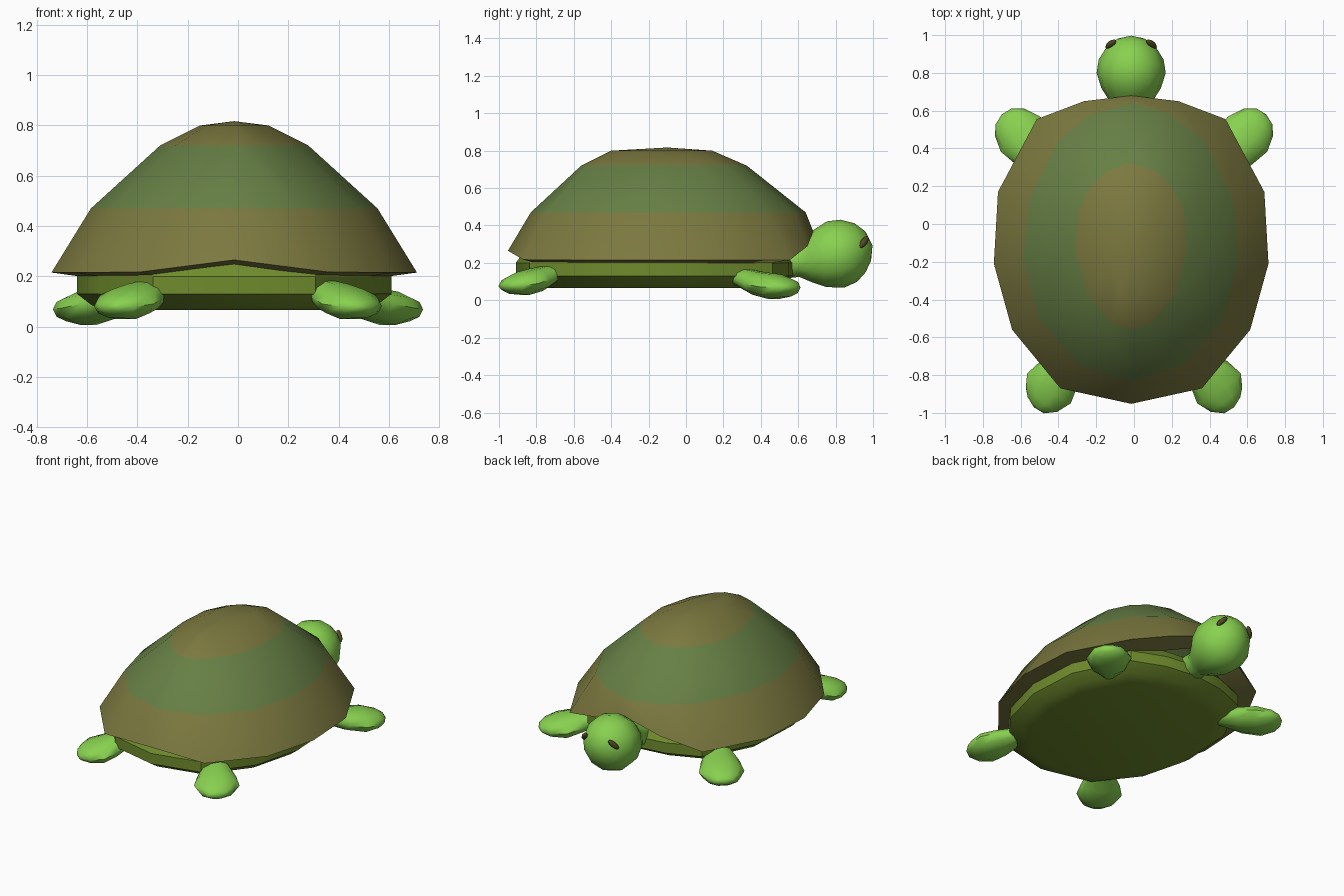
import bpy, bmesh, math
from mathutils import Vector

if "Cube" in bpy.data.objects:
    bpy.data.objects.remove(bpy.data.objects["Cube"])

CX = -0.015  # shell, body and head share this centre line


def material(name, rgb):
    m = bpy.data.materials.new(name)
    m.diffuse_color = (*rgb, 1)
    m.use_nodes = True
    m.node_tree.nodes["Principled BSDF"].inputs["Base Color"].default_value = m.diffuse_color
    return m


SKIN = material("skin", (0.25, 0.64, 0.08))
BROWN = material("shell_brown", (0.2, 0.19, 0.05))
GREEN = material("shell_green", (0.135, 0.215, 0.06))
BELLY = material("belly_green", (0.16, 0.26, 0.026))
DARK = material("eye_brown", (0.08, 0.07, 0.015))


def loft(name, rings, mats, bands=None, caps=(True, True), angle=30):
    """Skin a list of rings; a one-point ring is a tip."""
    bm = bmesh.new()
    vr = [[bm.verts.new(p) for p in r] for r in rings]
    for k, (a, b) in enumerate(zip(vr, vr[1:])):
        n = max(len(a), len(b))
        for i in range(n):
            j = (i + 1) % n
            if len(b) == 1:
                f = bm.faces.new((a[i], a[j], b[0]))
            elif len(a) == 1:
                f = bm.faces.new((a[0], b[j], b[i]))
            else:
                f = bm.faces.new((a[i], a[j], b[j], b[i]))
            f.material_index = bands[k] if bands else 0
    for ring, cap in ((vr[0], caps[0]), (vr[-1], caps[1])):
        if cap and len(ring) > 2:
            bm.faces.new(ring)
    bmesh.ops.recalc_face_normals(bm, faces=bm.faces)
    me = bpy.data.meshes.new(name)
    bm.to_mesh(me)
    bm.free()
    ob = bpy.data.objects.new(name, me)
    bpy.context.collection.objects.link(ob)
    for m in mats:
        me.materials.append(m)
    bpy.ops.object.select_all(action='DESELECT')
    ob.select_set(True)
    bpy.context.view_layer.objects.active = ob
    bpy.ops.object.shade_smooth_by_angle(angle=math.radians(angle))
    return ob


def mirrored(half):
    """Half outline (front to back) -> full 14 point ring."""
    pts = half + [(-x, y, z) for x, y, z in half[-2:0:-1]]
    return [Vector((x + CX, y, z)) for x, y, z in pts]


def level(half, z):
    return mirrored([(x, y, z) for x, y in half])


# Shell: half outlines from front to back
rim = [(0, .68, .37), (.25, .65, .29), (.5, .555, .215), (.705, .17, .215),
       (.727, -.21, .215), (.63, -.56, .215), (.375, -.87, .217), (0, -.952, .265)]
mid = [(0, .64), (.21, .58), (.385, .44), (.54, .13),
       (.57, -.18), (.49, -.5), (.27, -.75), (0, -.83)]
upper = [(0, .325), (.13, .28), (.215, .2), (.28, .07),
         (.295, -.14), (.235, -.37), (.1, -.53), (0, -.56)]
crown = [(0, .14), (.06, .12), (.1, .07), (.13, .0),
         (.135, -.12), (.11, -.22), (.05, -.36), (0, -.40)]


def inset(s, z=None, drop=0.0):
    """Rim outline scaled inward about the body centre."""
    return mirrored([(x * s, -.17 + (y + .14) * s * 1.06, (h - drop) if z is None else z)
                     for x, y, h in rim])


loft("shell", [inset(.8, drop=.02), mirrored(rim), level(mid, .47), level(upper, .72),
               level(crown, .80), [Vector((CX, -.1, .817))]],
     [BROWN, GREEN], bands=[0, 0, 1, 0, 0], caps=(False, False))

# Body and belly plate
loft("body", [inset(.8, .27), inset(.86, .2), inset(.86, .13), inset(.78, .085),
              inset(.68, .065)], [BELLY])


def limb(name, path, sides=10):
    """Elliptical sections along a path of (x, y, z, half width, half height)."""
    pts = [Vector(p[:3]) for p in path]
    rings = []
    for i, p in enumerate(path):
        if p[3] == 0:
            rings.append([pts[i]])
            continue
        t = (pts[min(i + 1, len(pts) - 1)] - pts[max(i - 1, 0)]).normalized()
        side = t.cross(Vector((0, 0, 1))).normalized()
        up = side.cross(t)
        rings.append([pts[i] + side * p[3] * math.cos(a) + up * p[4] * math.sin(a)
                      for a in (2 * math.pi * k / sides for k in range(sides))])
    return loft(name, rings, [SKIN], angle=60)


# Flippers
front = [(.34, .18, .15, .05, .045), (.44, .29, .125, .065, .05), (.53, .39, .09, .12, .065),
         (.60, .475, .073, .14, .07), (.66, .54, .068, .105, .05), (.69, .57, .068, .06, .025),
         (.70, .58, .068, 0, 0)]
rear = [(.24, -.59, .17, .05, .035), (.32, -.70, .15, .065, .045), (.40, -.80, .11, .12, .065),
        (.45, -.87, .09, .14, .065), (.49, -.93, .08, .105, .048), (.52, -.96, .077, .06, .025),
        (.53, -.97, .077, 0, 0)]
for label, path in (("front_flipper", front), ("rear_flipper", rear)):
    for tag, s in (("right", 1), ("left", -1)):
        limb(f"{label}_{tag}", [(s * p[0], *p[1:]) for p in path])

# Neck and head
limb("head", [(CX, y, z, r, r) for y, z, r in (
    (.45, .20, .09), (.60, .21, .085), (.66, .215, .12), (.72, .225, .158), (.80, .245, .183),
    (.87, .265, .172), (.93, .28, .135), (.975, .288, .08), (.997, .292, 0))], sides=12)

# Eyes: slim slanted capsules
for tag, s in (("right", 1), ("left", -1)):
    bpy.ops.mesh.primitive_uv_sphere_add(segments=8, ring_count=6, radius=1)
    eye = bpy.context.object
    eye.name = f"eye_{tag}"
    eye.scale = (.018, .018, .043)
    eye.location = (CX + s * .108, .952, .312)
    eye.rotation_euler = Vector((-s * .05, .04, .06)).to_track_quat('Z', 'Y').to_euler()
    eye.data.materials.append(DARK)
    bpy.ops.object.shade_smooth()
